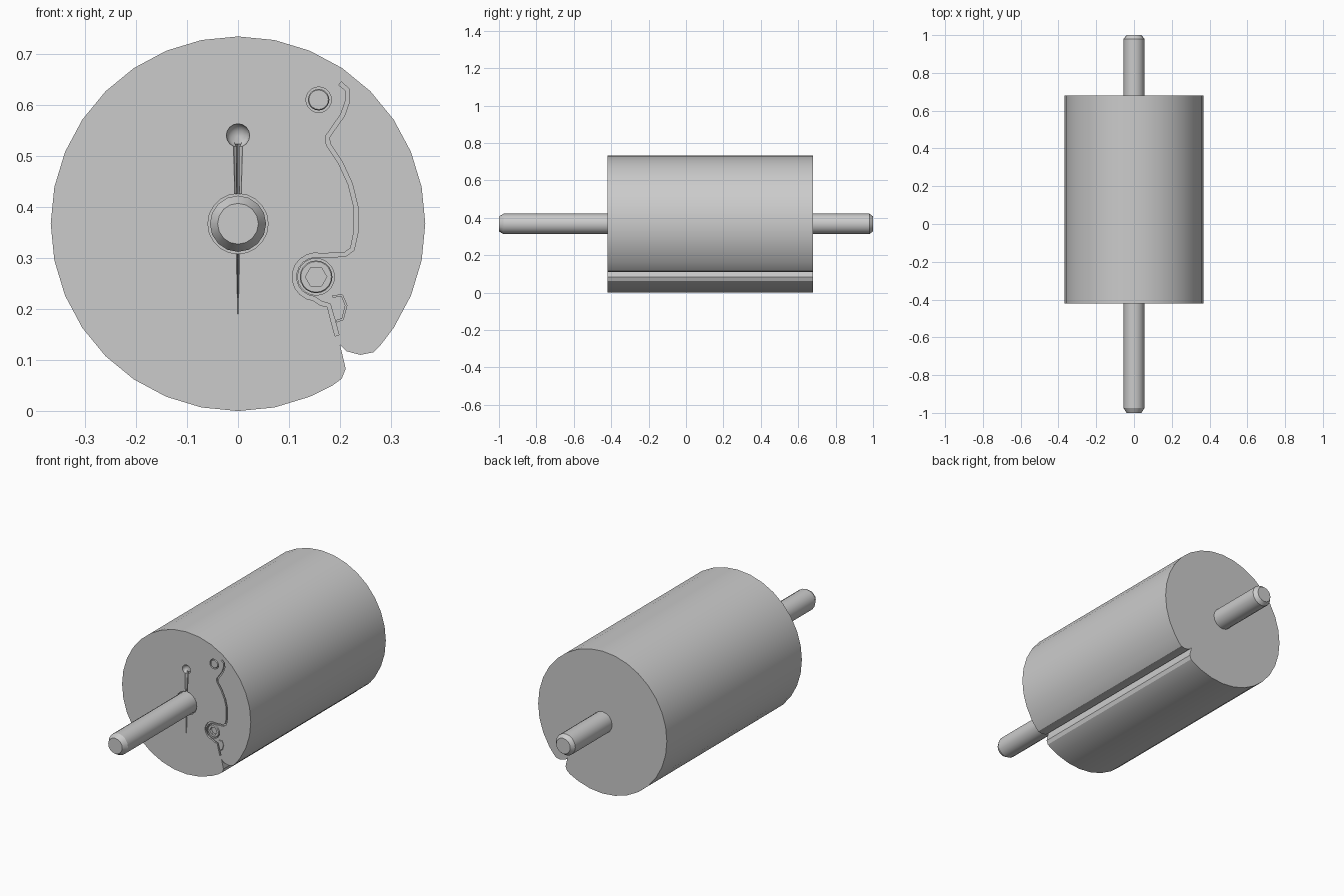
import bpy, bmesh, math
from mathutils import Vector

if "Cube" in bpy.data.objects:
    bpy.data.objects.remove(bpy.data.objects["Cube"], do_unlink=True)

R = 0.367               # body radius and axis height
FRONT, BACK = -0.42, 0.68

steel = bpy.data.materials.new("grey steel")
steel.use_nodes = True
grey = (0.6, 0.6, 0.6, 1)
steel.diffuse_color = grey
steel.node_tree.nodes["Principled BSDF"].inputs["Base Color"].default_value = grey


def finish(name, bm):
    bmesh.ops.recalc_face_normals(bm, faces=bm.faces)
    mesh = bpy.data.meshes.new(name)
    bm.to_mesh(mesh)
    bm.free()
    mesh.materials.append(steel)
    obj = bpy.data.objects.new(name, mesh)
    bpy.context.collection.objects.link(obj)
    return obj


def prism(name, outline, y0, y1):
    """Extrude an (x, z) outline along y."""
    bm = bmesh.new()
    face = bm.faces.new([bm.verts.new((x, y0, z)) for x, z in outline])
    ext = bmesh.ops.extrude_face_region(bm, geom=[face])["geom"]
    moved = [v for v in ext if isinstance(v, bmesh.types.BMVert)]
    bmesh.ops.translate(bm, verts=moved, vec=(0, y1 - y0, 0))
    return finish(name, bm)


def arc(x, z, r, a0, a1, n):
    return [(x + r * math.cos(math.radians(a0 + (a1 - a0) * i / n)),
             z + r * math.sin(math.radians(a0 + (a1 - a0) * i / n))) for i in range(n + 1)]


def disc(name, x, z, r, y0, y1, n=20):
    return prism(name, arc(x, z, r, 0, 360, n)[:-1], y0, y1)


def lathe(name, profile, x, z, n):
    """Stack rings of (y, radius) along y."""
    bm = bmesh.new()
    rings = [[bm.verts.new((px, y, pz)) for px, pz in arc(x, z, r, 0, 360, n)[:-1]]
             for y, r in profile]
    for a, b in zip(rings, rings[1:]):
        for i in range(n):
            j = (i + 1) % n
            bm.faces.new((a[i], a[j], b[j], b[i]))
    bm.faces.new(rings[0])
    bm.faces.new(rings[-1])
    return finish(name, bm)


def ribbon(path, width):
    """Outline of a band of constant width along an (x, z) path."""
    pts = [Vector(p) for p in path]
    left, right = [], []
    for i, p in enumerate(pts):
        d0 = (p - pts[max(i - 1, 0)]).normalized()
        d1 = (pts[min(i + 1, len(pts) - 1)] - p).normalized()
        t = (d0 + d1).normalized()
        n = Vector((-t.y, t.x)) * width / 2
        left.append(p + n)
        right.append(p - n)
    return left + right[::-1]


def cut(target, cutter):
    mod = target.modifiers.new("cut", 'BOOLEAN')
    mod.object, mod.operation, mod.solver = cutter, 'DIFFERENCE', 'EXACT'
    bpy.context.view_layer.objects.active = target
    bpy.ops.object.modifier_apply(modifier=mod.name)
    bpy.data.objects.remove(cutter, do_unlink=True)


# Cylinder body with a clamping notch along its whole length
outline = arc(0, R, R, -33.75, 292.5, 29)
outline += [(0.185, 0.05), (0.203, 0.063), (0.211, 0.083), (0.2, 0.13),
            (0.213, 0.117), (0.24, 0.11), (0.265, 0.115), (0.28, 0.13)]
body = prism("cylinder_body", outline, FRONT, BACK)

# Round-bottomed vertical slot in the front face
bm = bmesh.new()
bmesh.ops.create_uvsphere(bm, u_segments=16, v_segments=8, radius=0.023)
for v in bm.verts:
    if abs(v.co.z) < 1e-5:
        v.co.z = 0
mid = [v for v in bm.verts if v.co.z == 0]
belt = [e for e in bm.edges if all(v.co.z == 0 for v in e.verts)]
bmesh.ops.split_edges(bm, edges=belt)
for v in bm.verts:
    up = sum(f.calc_center_median().z for f in v.link_faces) > 0
    v.co += Vector((0, FRONT, R + (0.173 if up else -0.173)))
bmesh.ops.bridge_loops(bm, edges=[e for e in bm.edges if e.is_boundary])
cut(body, finish("slot_cutter", bm))

# Seam between the face and the clamping lever
seam = [(0.2, 0.642), (0.214, 0.63), (0.215, 0.608), (0.205, 0.58), (0.175, 0.537),
        (0.177, 0.522), (0.2, 0.488), (0.22, 0.445), (0.231, 0.4), (0.231, 0.35),
        (0.224, 0.317), (0.21, 0.307)]
seam += arc(0.153, 0.263, 0.043, 75, 265, 10)
seam += [(0.163, 0.211), (0.178, 0.207), (0.186, 0.178), (0.194, 0.148)]
cut(body, prism("seam_cutter", ribbon(seam, 0.008), FRONT - 0.02, FRONT + 0.008))

# Small catch beside the notch
catch = [(0.185, 0.225), (0.204, 0.226), (0.212, 0.207), (0.205, 0.18), (0.193, 0.176)]
cut(body, prism("catch_cutter", ribbon(catch, 0.003), FRONT - 0.02, FRONT + 0.006))

# Clearance rings for the pin, screw and shaft
for x, z, r in ((0.158, 0.61, 0.025), (0.153, 0.263, 0.036), (0, R, 0.059)):
    cut(body, disc("ring_cutter", x, z, r, FRONT - 0.02, FRONT + 0.015))

# Shaft with chamfered ends
shaft = lathe("shaft", [(-1, 0.04), (-0.975, 0.055), (0.98, 0.055), (1, 0.04)], 0, R, 16)

# Pivot pin
pin = lathe("pivot_pin", [(FRONT + 0.03, 0.021), (FRONT + 0.003, 0.021),
                          (FRONT, 0.019)], 0.158, 0.61, 20)

# Clamping screw with a hexagonal socket
screw = lathe("clamp_screw", [(FRONT + 0.04, 0.032), (FRONT + 0.003, 0.032),
                              (FRONT, 0.03)], 0.153, 0.263, 20)
cut(screw, disc("socket_cutter", 0.153, 0.263, 0.021, FRONT - 0.02, FRONT + 0.02, 6))

# Smooth the round surfaces, keep the edges sharp
bpy.ops.object.select_all(action='DESELECT')
for obj in (body, shaft, pin, screw):
    obj.select_set(True)
bpy.context.view_layer.objects.active = body
bpy.ops.object.shade_smooth_by_angle(angle=math.radians(30))
